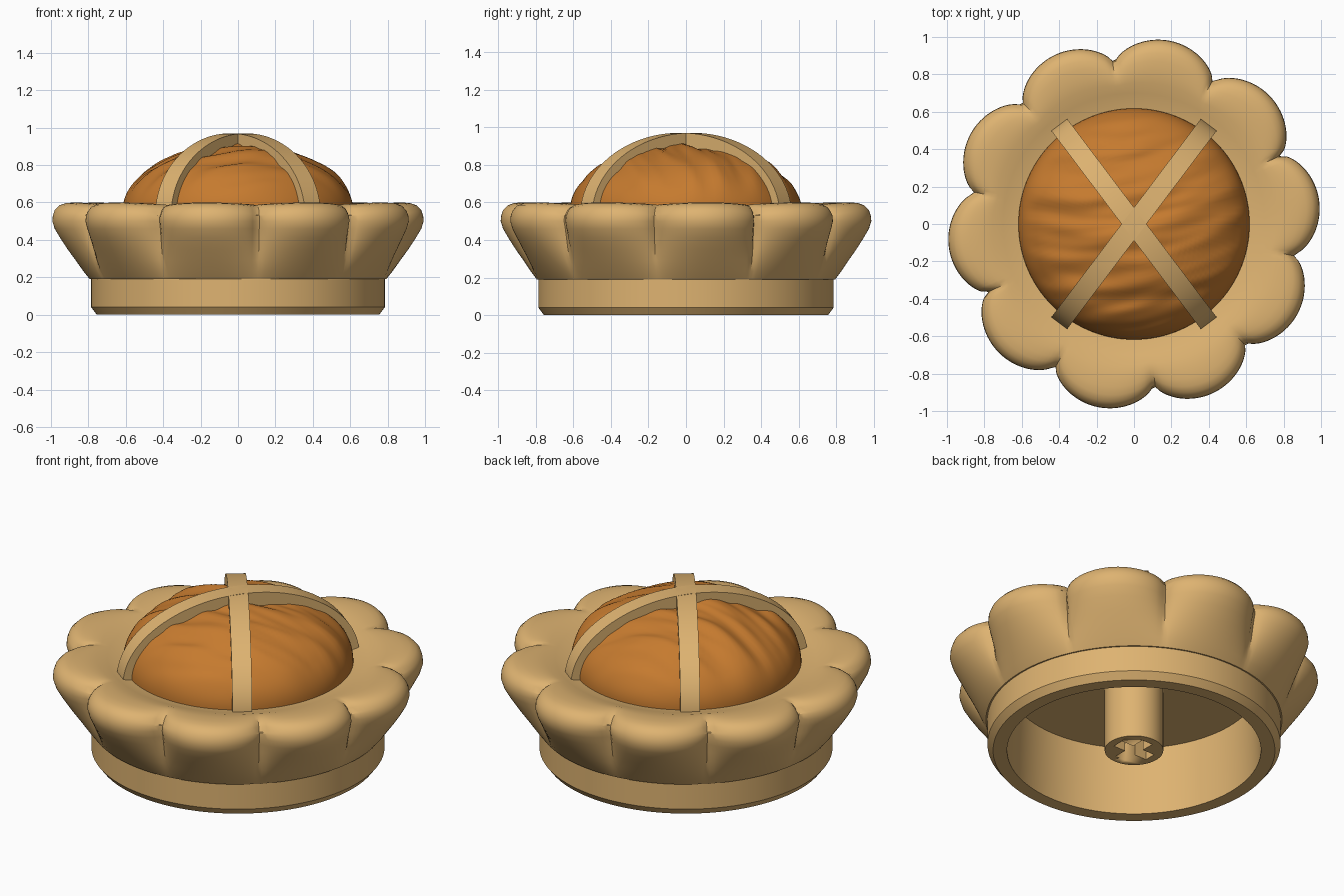
import bpy, bmesh, math
from mathutils import Vector, noise

if "Cube" in bpy.data.objects:
    bpy.data.objects.remove(bpy.data.objects["Cube"])


def material(name, rgb):
    m = bpy.data.materials.new(name)
    m.diffuse_color = (*rgb, 1)
    m.use_nodes = True
    m.node_tree.nodes["Principled BSDF"].inputs["Base Color"].default_value = m.diffuse_color
    return m


PASTRY = material("baked_pastry", (0.73, 0.45, 0.165))
FILLING = material("orange_filling", (0.56, 0.195, 0.028))


def finish(name, bm, mat, angle=32):
    bmesh.ops.recalc_face_normals(bm, faces=bm.faces)
    me = bpy.data.meshes.new(name)
    bm.to_mesh(me)
    bm.free()
    ob = bpy.data.objects.new(name, me)
    bpy.context.collection.objects.link(ob)
    me.materials.append(mat)
    bpy.ops.object.select_all(action='DESELECT')
    ob.select_set(True)
    bpy.context.view_layer.objects.active = ob
    bpy.ops.object.shade_smooth_by_angle(angle=math.radians(angle))
    return ob


def lathe(bm, profile, place, n, cap_end):
    """Spin a profile; place(r, z, extra, theta) gives each point."""
    rings = [[bm.verts.new(place(*p, 2 * math.pi * i / n)) for i in range(n)]
             for p in profile]
    for a, b in zip(rings, rings[1:]):
        for i in range(n):
            j = (i + 1) % n
            bm.faces.new((a[i], a[j], b[j], b[i]))
    if cap_end:
        bm.faces.new(rings[-1])


# Scalloped crust: radius, height, depth of the notches between the ten lobes
NOTCH = math.radians(25)
crust_profile = [
    (0.60, 0.545, 0), (0.65, 0.555, 0), (0.70, 0.57, 0.0), (0.76, 0.588, 0.02),
    (0.82, 0.598, 0.05), (0.88, 0.60, 0.085), (0.925, 0.597, 0.11),
    (0.96, 0.585, 0.125), (0.985, 0.56, 0.135), (0.995, 0.53, 0.14),
    (0.998, 0.50, 0.14), (0.985, 0.46, 0.135), (0.955, 0.41, 0.11),
    (0.915, 0.35, 0.075), (0.87, 0.29, 0.04), (0.83, 0.235, 0.015),
    (0.793, 0.19, 0), (0.785, 0.19, 0), (0.785, 0.04, 0), (0.755, 0, 0),
    (0.68, 0, 0), (0.67, 0.40, 0)]


def scallop(r, z, depth, th):
    t = 10 * (th - NOTCH) / (2 * math.pi)
    dip = 1 - abs(math.sin(math.pi * t)) ** 0.6
    rr = r - depth * dip
    if z > 0.53:
        z -= 0.25 * depth * dip
    return (rr * math.cos(th), rr * math.sin(th), z)


bm = bmesh.new()
lathe(bm, crust_profile, scallop, 288, True)
finish("crust", bm, PASTRY)

# Wrinkled filling dome
bm = bmesh.new()


def wrinkle(r, z, amount, th):
    x, y = r * math.cos(th), r * math.sin(th)
    bend = y - 0.25 * x * x - 0.15 * x
    h = noise.noise(Vector((x * 2.2, bend * 9, 1.7)))
    h += 0.5 * noise.noise(Vector((x * 4, bend * 17, 6.1)))
    return (x, y, z + amount * h)


dome = []
for i in range(41):
    a = math.pi / 2 * i / 40.5
    dome.append((0.618 * math.cos(a), 0.545 + 0.365 * math.sin(a) ** 0.95,
                 0.026 * min(1, i / 12)))
lathe(bm, dome, wrinkle, 120, True)
finish("filling", bm, FILLING, 50)

# Two crossing pastry strips arched over the filling
for k, sign in enumerate((1, -1)):
    az = math.radians(53) * sign
    along = Vector((math.cos(az), math.sin(az), 0))
    across = Vector((-math.sin(az), math.cos(az), 0)) * 0.053
    bm = bmesh.new()
    sections = []
    for i in range(49):
        a = math.pi * i / 48
        outer = along * 0.665 * math.cos(a) + Vector((0, 0, 0.53 + 0.44 * math.sin(a)))
        inner = along * 0.575 * math.cos(a) + Vector((0, 0, 0.53 + 0.35 * math.sin(a)))
        sections.append([bm.verts.new(p) for p in (
            outer - across, outer + across, inner + across, inner - across)])
    for s, t in zip(sections, sections[1:]):
        for i in range(4):
            j = (i + 1) % 4
            bm.faces.new((s[i], s[j], t[j], t[i]))
    bm.faces.new(sections[0])
    bm.faces.new(sections[-1])
    finish(f"pastry_strip_{k + 1}", bm, PASTRY)

# Central mounting post with a cross-shaped socket
bm = bmesh.new()
bmesh.ops.create_cone(bm, cap_ends=True, segments=64, radius1=0.157,
                      radius2=0.157, depth=0.41)
bmesh.ops.translate(bm, verts=bm.verts, vec=(0, 0, 0.205))
post = finish("mounting_post", bm, PASTRY)

bm = bmesh.new()
L, W = 0.112, 0.034
outline = []
for q in range(4):
    c, s = round(math.cos(q * math.pi / 2)), round(math.sin(q * math.pi / 2))
    for x, y in ((L, -W), (L, W), (W, W)):
        outline.append(bm.verts.new((x * c - y * s, x * s + y * c, -0.1)))
base = bm.faces.new(outline)
up = bmesh.ops.extrude_face_region(bm, geom=[base])["geom"]
bmesh.ops.translate(bm, vec=(0, 0, 0.39),
                    verts=[g for g in up if isinstance(g, bmesh.types.BMVert)])
if base.is_valid and len(bm.faces) < 14:
    bm.faces.new(outline)
cutter = finish("socket_cutter", bm, PASTRY)
cutter.hide_render = True

bpy.context.view_layer.objects.active = post
mod = post.modifiers.new("socket", 'BOOLEAN')
mod.operation = 'DIFFERENCE'
mod.solver = 'EXACT'
mod.object = cutter
bpy.ops.object.modifier_move_to_index(modifier=mod.name, index=0)
bpy.ops.object.modifier_apply(modifier=mod.name)
bpy.data.objects.remove(cutter)
